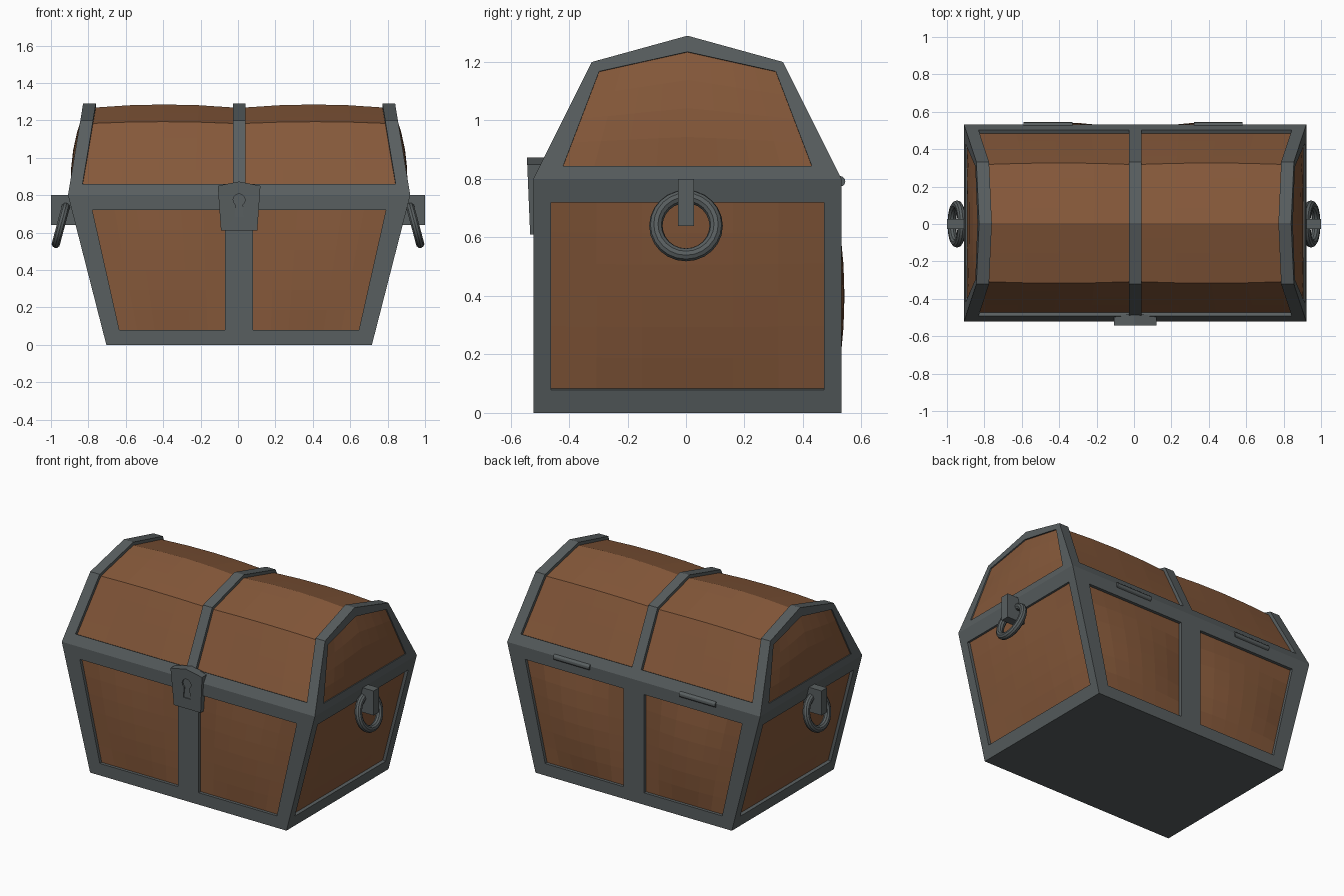
import bpy, bmesh, math
from mathutils import Vector, Matrix

if "Cube" in bpy.data.objects:
    bpy.data.objects.remove(bpy.data.objects["Cube"])

CENTRE = Vector((0.006, 0.005, 0))
HY = 0.527                      # half depth of the chest
RIM = 0.8                       # height of the seam between body and lid


def material(name, rgb):
    m = bpy.data.materials.new(name)
    m.diffuse_color = (*rgb, 1)
    m.use_nodes = True
    m.node_tree.nodes["Principled BSDF"].inputs["Base Color"].default_value = m.diffuse_color
    return m


IRON = material("dark_iron", (0.098, 0.113, 0.116))
WOOD = material("brown_wood", (0.235, 0.098, 0.042))


def finish(bm, name, mats, loc=(0, 0, 0)):
    me = bpy.data.meshes.new(name)
    bm.to_mesh(me)
    bm.free()
    for m in mats:
        me.materials.append(m)
    ob = bpy.data.objects.new(name, me)
    ob.location = loc
    bpy.context.collection.objects.link(ob)
    return ob


def plate(bm, grid, holes, depth, bulge, n=6):
    """Iron frame over a grid of points; each hole holds a sunk, bulging wood panel."""
    g = [[Vector(p) for p in row] for row in grid]
    open_cells = {(r, c) for r0, r1, c0, c1 in holes
                  for r in range(r0, r1) for c in range(c0, c1)}
    for r in range(len(g) - 1):
        for c in range(len(g[0]) - 1):
            if (r, c) not in open_cells:
                bm.faces.new([bm.verts.new(p) for p in
                              (g[r][c], g[r][c + 1], g[r + 1][c + 1], g[r + 1][c])])
    for r0, r1, c0, c1 in holes:
        sub = [row[c0:c1 + 1] for row in g[r0:r1 + 1]]
        R, C = r1 - r0, c1 - c0

        def cell_normal(i, j):
            a = sub[i][j + 1] - sub[i + 1][j]
            b = sub[i + 1][j + 1] - sub[i][j]
            return a.cross(b).normalized()

        def node_normal(i, j):
            s = Vector()
            for a in (i - 1, i):
                for b in (j - 1, j):
                    if 0 <= a < R and 0 <= b < C:
                        s += cell_normal(a, b)
            return s.normalized()

        normals = [[node_normal(i, j) for j in range(C + 1)] for i in range(R + 1)]

        def sample(t, i, j):
            a, b = min(i // n, R - 1), min(j // n, C - 1)
            v, u = i / n - a, j / n - b
            return t[a][b].lerp(t[a][b + 1], u).lerp(t[a + 1][b].lerp(t[a + 1][b + 1], u), v)

        H, W = R * n, C * n
        low = []
        for i in range(H + 1):
            row = []
            for j in range(W + 1):
                f = (1 - (2 * i / H - 1) ** 2) * (1 - (2 * j / W - 1) ** 2)
                row.append(bm.verts.new(sample(sub, i, j)
                                        + sample(normals, i, j) * (bulge * f - depth)))
            low.append(row)
        for i in range(H):
            for j in range(W):
                bm.faces.new((low[i][j], low[i][j + 1], low[i + 1][j + 1],
                              low[i + 1][j])).material_index = 1
        # iron walls round the opening
        loop = ([(0, j) for j in range(W)] + [(i, W) for i in range(H)]
                + [(H, j) for j in range(W, 0, -1)] + [(i, 0) for i in range(H, 0, -1)])
        top = [bm.verts.new(sample(sub, i, j)) for i, j in loop]
        for k in range(len(loop)):
            m = (k + 1) % len(loop)
            (a, b), (c, d) = loop[k], loop[m]
            bm.faces.new((top[k], top[m], low[c][d], low[a][b]))


def turned(grid, s):
    """Half turn about z when s is -1."""
    return [[(s * x, s * y, z) for x, y, z in row] for row in grid]


# chest body: widens upwards, straight front and back
def body_x(z):
    return 0.71 + 0.205 * z / RIM


bm = bmesh.new()
front, side = [], []
for z, m in ((0, 0.085), (0.078, 0.09), (0.72, 0.11), (RIM, 0.112)):
    w = body_x(z)
    front.append([(x, -HY, z) for x in (-w, m - w, -0.075, 0.075, w - m, w)])
    side.append([(w, y, z) for y in (-HY, -0.467, 0.467, HY)])
for s in (1, -1):
    plate(bm, turned(front, s), [(1, 2, 1, 2), (1, 2, 3, 4)], 0.02, 0.016 if s > 0 else 0.03)
    plate(bm, turned(side, s), [(1, 2, 1, 2)], 0.02, 0.017)
for z, s in ((0, -1), (RIM, 1)):
    w = body_x(z)
    bm.faces.new([bm.verts.new(p) for p in
                  ((-w, -s * HY, z), (w, -s * HY, z), (w, s * HY, z), (-w, s * HY, z))])
bmesh.ops.remove_doubles(bm, verts=bm.verts, dist=1e-5)
finish(bm, "chest_body", [IRON, WOOD], CENTRE)


# lid: four-sided arch with tapered ends
def lid_x(z):
    return 0.915 - 0.165 * (z - RIM)


bm = bmesh.new()
half = [(-HY, RIM), (-0.497, 0.86), (-0.327, 1.2), (0, 1.29)]
profile = half + [(-y, z) for y, z in half[-2::-1]]
arch = []
for y, z in profile:
    w = lid_x(z)
    arch.append([(x, y, z) for x in (-w, 0.068 - w, -0.033, 0.033, w - 0.068, w)])
plate(bm, arch, [(1, 5, 1, 2), (1, 5, 3, 4)], 0.021, 0.016, 4)
rows = [[(HY, RIM), (0.425, RIM), (0, RIM)],
        [(0.5045, 0.845), (0.425, 0.845), (0, 0.845)],
        [(0.342, 1.17), (0.302, 1.168), (0, 1.235)],
        [(0.327, 1.2), (0.3, 1.2074), (0, 1.29)]]
end = [[(lid_x(z), -y, z) for y, z in row] + [(lid_x(z), y, z) for y, z in row[1::-1]]
       for row in rows]
for s in (1, -1):
    plate(bm, turned(end, s), [(1, 2, 1, 3)], 0.008, 0.02, 4)
bmesh.ops.remove_doubles(bm, verts=bm.verts, dist=1e-5)
finish(bm, "chest_lid", [IRON, WOOD], CENTRE)


# lock plate with a sunk keyhole
def prism(name, outline, y0, y1):
    bm = bmesh.new()
    f = bm.faces.new([bm.verts.new((x, y0, z)) for x, z in outline])
    ex = bmesh.ops.extrude_face_region(bm, geom=[f])
    bmesh.ops.translate(bm, vec=(0, y1 - y0, 0),
                        verts=[v for v in ex["geom"] if isinstance(v, bmesh.types.BMVert)])
    bmesh.ops.recalc_face_normals(bm, faces=bm.faces)
    return finish(bm, name, [IRON], (CENTRE.x, 0, 0))


lock = prism("lock_plate", [(-0.097, 0.61), (0.097, 0.61), (0.114, 0.85),
                            (0, 0.873), (-0.114, 0.85)], -0.543, -0.485)
for v in lock.data.vertices:     # lower edge leans in towards the body
    if v.co.z < 0.7 and v.co.y < -0.5:
        v.co.y = -0.533
hole = [(0.032 * math.sin(a), 0.775 - 0.032 * math.cos(a))
        for a in (math.radians(35 + 29 * k) for k in range(11))]
hole += [(-0.026, 0.68), (0.026, 0.68)]
cutter = prism("keyhole_cutter", hole, -0.6, -0.530)
cutter.hide_render = True
cutter.hide_set(True)
cut = lock.modifiers.new("keyhole", "BOOLEAN")
cut.operation, cut.object, cut.solver = "DIFFERENCE", cutter, "EXACT"
bpy.context.view_layer.objects.active = lock
bpy.ops.object.modifier_apply(modifier=cut.name)
bpy.data.objects.remove(cutter)

# handles: a block and a hanging ring on each end
for s, label in ((-1, "left"), (1, "right")):
    bm = bmesh.new()
    bmesh.ops.create_cube(bm, size=1, matrix=Matrix.Translation((s * 0.935, 0, 0.72))
                          @ Matrix.Diagonal((0.13, 0.056, 0.16, 1)))
    finish(bm, label + "_handle_block", [IRON])
    bpy.ops.mesh.primitive_torus_add(major_segments=24, minor_segments=10,
                                     major_radius=0.103, minor_radius=0.023,
                                     location=(s * 0.947, 0, 0.64),
                                     rotation=(0, math.radians(90 - s * 15), 0))
    ring = bpy.context.object
    ring.name = label + "_handle_ring"
    ring.data.materials.append(IRON)
    bpy.ops.object.shade_smooth_by_angle()

# hinge pins along the back seam
for x, label in ((-0.46, "left"), (0.45, "right")):
    bpy.ops.mesh.primitive_cylinder_add(vertices=12, radius=0.018, depth=0.26,
                                        location=(x, 0.527, 0.792),
                                        rotation=(0, math.pi / 2, 0))
    pin = bpy.context.object
    pin.name = label + "_hinge"
    pin.data.materials.append(IRON)
    bpy.ops.object.shade_smooth_by_angle()
